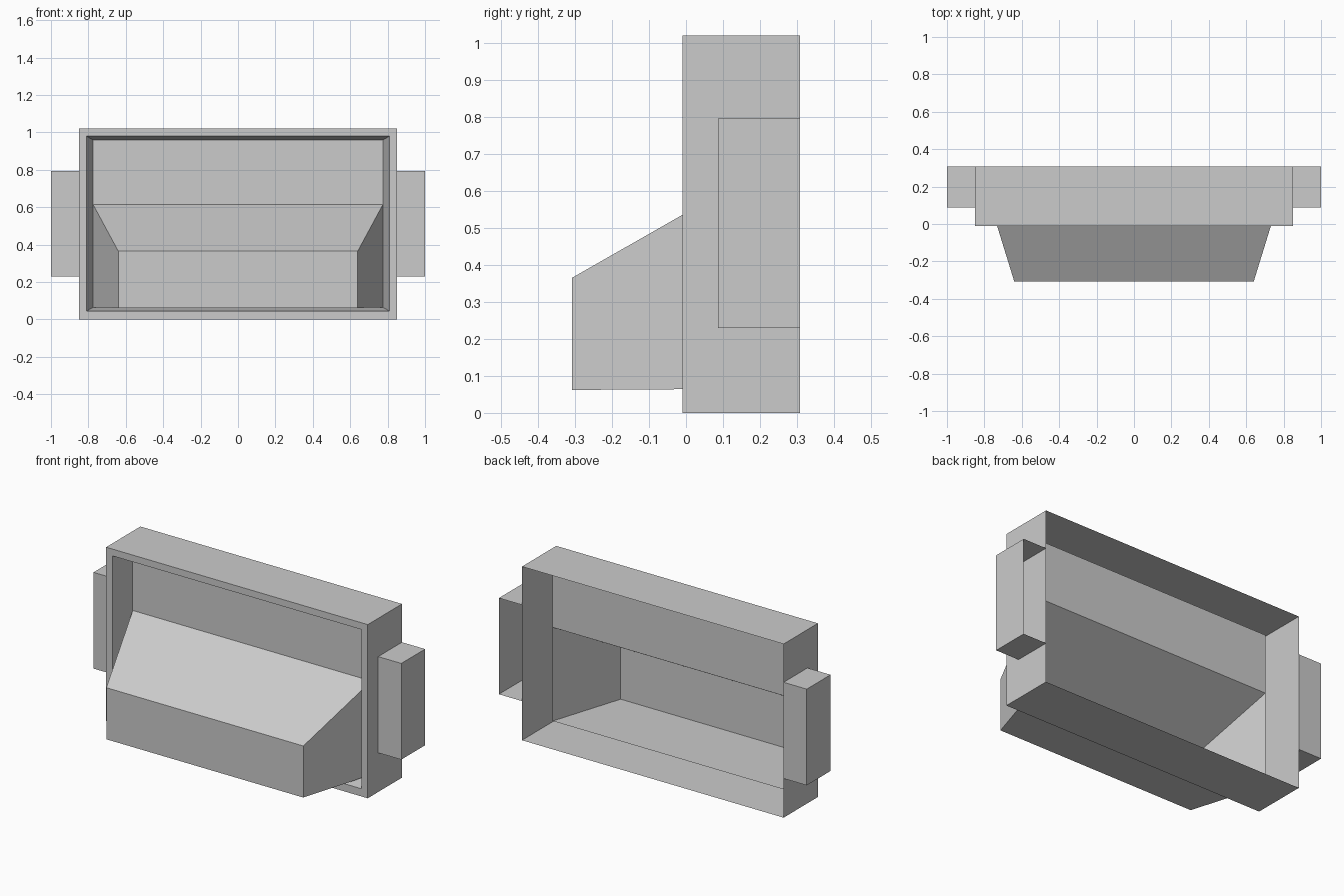
import bpy
import bmesh

cube = bpy.data.objects.get("Cube")
if cube:
    bpy.data.objects.remove(cube, do_unlink=True)

grey = bpy.data.materials.new("plain_grey")
grey.use_nodes = True
GREY = (0.6, 0.6, 0.6, 1)
grey.diffuse_color = GREY
grey.node_tree.nodes["Principled BSDF"].inputs["Base Color"].default_value = GREY

BACK, FRONT, PANEL = 0.308, -0.01, 0.13


def rect(bm, y, x0, x1, z0, z1):
    """Upright rectangle of vertices at depth y."""
    return [bm.verts.new((x, y, z)) for x, z in ((x0, z0), (x1, z0), (x1, z1), (x0, z1))]


def sheet(name, sections, cap=False):
    """Skin a row of rectangles, optionally closing the last and/or first."""
    bm = bmesh.new()
    loops = [rect(bm, *s) for s in sections]
    for a, b in zip(loops, loops[1:]):
        for i in range(4):
            j = (i + 1) % 4
            bm.faces.new((a[i], b[i], b[j], a[j]))
    if cap:
        bm.faces.new(loops[-1])
    if cap == "both":
        bm.faces.new(loops[0][::-1])
    bmesh.ops.recalc_face_normals(bm, faces=bm.faces)
    # the front-most upright face must look forward, or the walls outward
    bm.faces.ensure_lookup_table()
    if bm.faces[0].normal.z > 0:
        bmesh.ops.reverse_faces(bm, faces=bm.faces)
    mesh = bpy.data.meshes.new(name)
    bm.to_mesh(mesh)
    bm.free()
    mesh.materials.append(grey)
    obj = bpy.data.objects.new(name, mesh)
    bpy.context.collection.objects.link(obj)
    return obj


# Open-backed casing: outer walls, front rim, tapered recess
sheet("casing", [
    (BACK, -0.85, 0.85, 0, 1.02),
    (FRONT, -0.85, 0.85, 0, 1.02),
    (FRONT, -0.81, 0.81, 0.045, 0.98),
    (PANEL, -0.775, 0.775, 0.065, 0.96),
])

# Recessed panel above the hopper
bm = bmesh.new()
bm.faces.new(rect(bm, PANEL, -0.775, 0.775, 0.615, 0.96))
panel_mesh = bpy.data.meshes.new("recess_panel")
bm.to_mesh(panel_mesh)
bm.free()
panel_mesh.materials.append(grey)
bpy.context.collection.objects.link(bpy.data.objects.new("recess_panel", panel_mesh))

# Tapered hopper, hollow towards the back
sheet("hopper", [
    (PANEL, -0.775, 0.775, 0.065, 0.615),
    (-0.308, -0.64, 0.64, 0.062, 0.365),
], cap=True)

# Side lugs: the left one is open at the back, the right one closed
sheet("left_lug", [
    (BACK, 0.85, 1.0, 0.23, 0.795),
    (0.087, 0.85, 1.0, 0.23, 0.795),
], cap=True)
sheet("right_lug", [
    (BACK, -1.0, -0.85, 0.23, 0.795),
    (0.087, -1.0, -0.85, 0.23, 0.795),
], cap="both")
